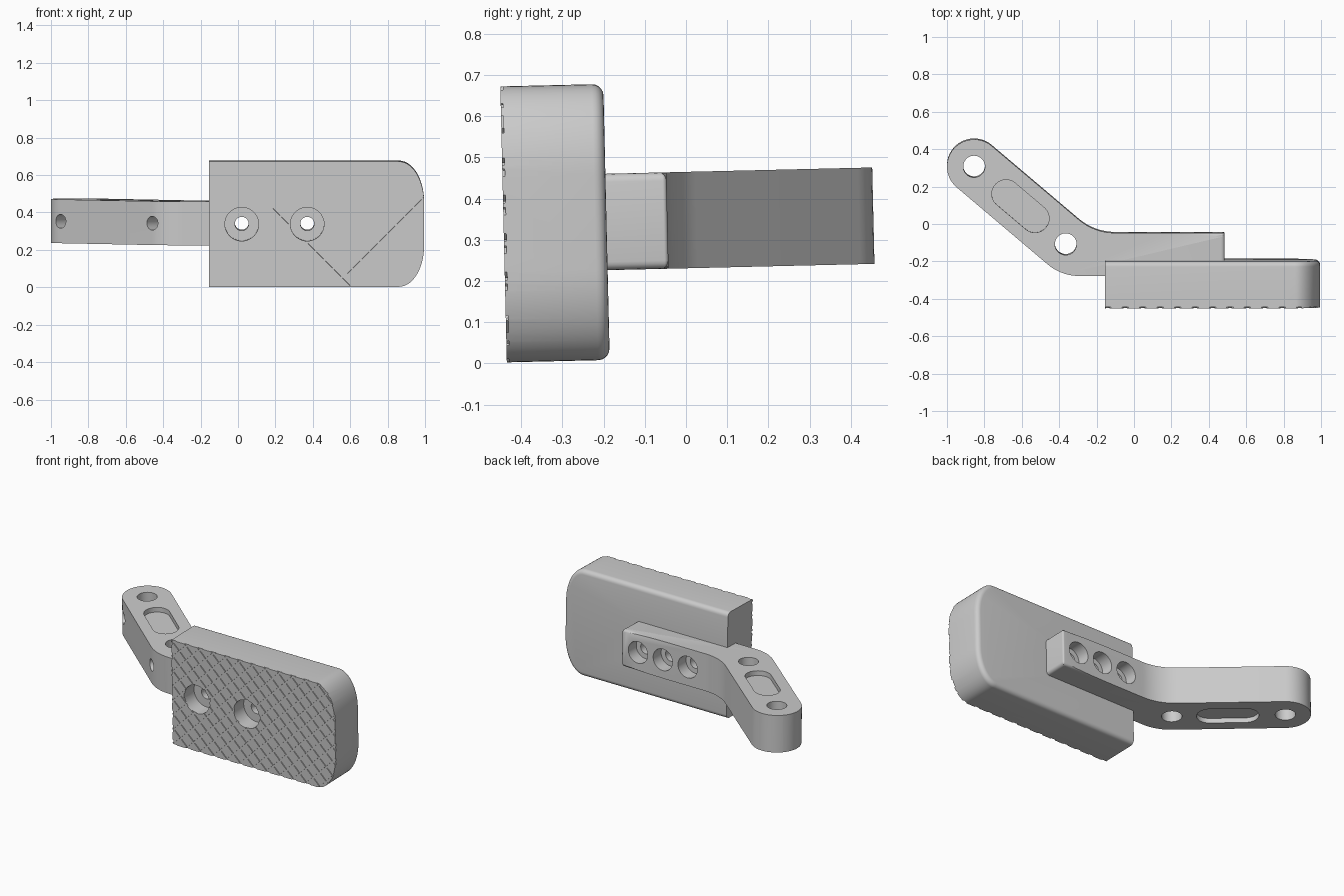
import bpy, bmesh, math
from mathutils import Vector, Matrix

cube = bpy.data.objects.get("Cube")
if cube:
    bpy.data.objects.remove(cube)

# Single grey finish
grey = bpy.data.materials.new("satin grey")
grey.use_nodes = True
grey.diffuse_color = (0.6, 0.6, 0.6, 1)
grey.node_tree.nodes["Principled BSDF"].inputs["Base Color"].default_value = grey.diffuse_color


def finish_mesh(bm, name):
    bmesh.ops.recalc_face_normals(bm, faces=bm.faces)
    mesh = bpy.data.meshes.new(name)
    bm.to_mesh(mesh)
    bm.free()
    obj = bpy.data.objects.new(name, mesh)
    bpy.context.collection.objects.link(obj)
    mesh.materials.append(grey)
    return obj


def prism(outline, offset):
    """Extrude a closed loop of 3D points along an offset."""
    bm = bmesh.new()
    face = bm.faces.new([bm.verts.new(p) for p in outline])
    ext = bmesh.ops.extrude_face_region(bm, geom=[face], use_keep_orig=True)
    moved = [g for g in ext["geom"] if isinstance(g, bmesh.types.BMVert)]
    bmesh.ops.translate(bm, verts=moved, vec=offset)
    bmesh.ops.recalc_face_normals(bm, faces=bm.faces)
    return bm


def rounded(corners, steps=12):
    """Fillet each (x, y, radius) corner of a closed 2D polygon."""
    out = []
    for i, (x, y, r) in enumerate(corners):
        p = Vector((x, y))
        a = (Vector(corners[i - 1][:2]) - p).normalized()
        b = (Vector(corners[(i + 1) % len(corners)][:2]) - p).normalized()
        if r == 0:
            out.append(p)
            continue
        half = a.angle(b) / 2
        centre = p + (a + b).normalized() * r / math.sin(half)
        start = p + a * r / math.tan(half) - centre
        end = p + b * r / math.tan(half) - centre
        sweep = start.angle_signed(end)
        for k in range(steps + 1):
            out.append(centre + Matrix.Rotation(-sweep * k / steps, 2) @ start)
    return out


def cylinder(start, end, radius):
    start, end = Vector(start), Vector(end)
    axis = end - start
    bm = bmesh.new()
    turn = axis.to_track_quat('Z', 'Y').to_matrix().to_4x4()
    bmesh.ops.create_cone(bm, cap_ends=True, segments=40, radius1=radius, radius2=radius,
                          depth=axis.length,
                          matrix=Matrix.Translation((start + end) / 2) @ turn)
    return finish_mesh(bm, "hole_cutter")


def cut(obj, cutter, keep=False):
    mod = obj.modifiers.new("cut", 'BOOLEAN')
    mod.operation, mod.solver, mod.object = 'DIFFERENCE', 'EXACT', cutter
    bpy.context.view_layer.objects.active = obj
    bpy.ops.object.modifier_apply(modifier=mod.name)
    if not keep:
        bpy.data.objects.remove(cutter)


# Arm: straight mounting bar bending into an angled lever with a round end
HALF = 0.117
along = Vector((0.49, -0.415)).normalized()
normal = Vector((-along.y, along.x))
end_pivot, bend_pivot = Vector((-0.855, 0.31)), Vector((-0.365, -0.105))
R = 0.145
BACK, FRONT = -0.045, -0.275


def edge_at(side, y):
    p = end_pivot + normal * R * side
    return p + along * (y - p.y) / along.y


tip = end_pivot - along * R
inner, outer = edge_at(1, BACK), edge_at(-1, FRONT)
profile = rounded([(*(tip + normal * R), R * 0.999), (*inner, 0.3), (0.485, BACK, 0.01),
                   (0.485, FRONT, 0), (*outer, 0.26), (*(tip - normal * R), R * 0.999)])
bm = prism([(p.x, p.y, -HALF) for p in profile], (0, 0, 2 * HALF))
corner_edges = [e for e in bm.edges
                if all(v.co.x > 0.47 for v in e.verts)
                and abs(e.verts[0].co.z - e.verts[1].co.z) < 0.001]
bmesh.ops.bevel(bm, geom=corner_edges, offset=0.02, segments=4, profile=0.5, affect='EDGES')
arm = finish_mesh(bm, "bent_arm")

# Pad: block with a softly curved outer end
LEFT, RIGHT, TOP = -0.155, 0.995, 0.335
FACE, REAR, GROOVE = -0.443, -0.193, 0.006
RX, RZ = 0.135, 0.22
arc = [(RIGHT - RX + RX * math.sin(t), TOP - RZ + RZ * math.cos(t))
       for t in (math.pi / 2 * k / 14 for k in range(15))]
outline = [(LEFT, TOP)] + arc + [(x, -z) for x, z in reversed(arc)] + [(LEFT, -TOP)]
base = FACE + GROOVE
bm = prism([(x, base, z) for x, z in outline], (0, REAR - base, 0))
rear_edges = [e for e in bm.edges
              if all(v.co.y > REAR - 0.001 for v in e.verts)
              and not all(v.co.x < LEFT + 0.001 for v in e.verts)]
bmesh.ops.bevel(bm, geom=rear_edges, offset=0.028, segments=5, profile=0.5, affect='EDGES')

# Knurling: slice the front face along both diagonals and raise the diamonds
PITCH, WIDTH = 0.066, 0.013
diagonals = [Vector((1, 0, s)).normalized() for s in (1, -1)]


def front_faces():
    return [f for f in bm.faces if all(abs(v.co.y - base) < 1e-5 for v in f.verts)]


for d in diagonals:
    for k in range(-8, 18):
        for side in (-0.5, 0.5):
            faces = front_faces()
            geom = set(faces)
            for f in faces:
                geom.update(f.edges, f.verts)
            bmesh.ops.bisect_plane(bm, geom=list(geom), dist=1e-6,
                                   plane_co=d * (k * PITCH + side * WIDTH), plane_no=d)


def in_groove(face):
    c = face.calc_center_median()
    return any(abs(c.dot(d) - PITCH * round(c.dot(d) / PITCH)) < WIDTH / 2 for d in diagonals)


tiles = [f for f in front_faces() if not in_groove(f)]
ext = bmesh.ops.extrude_face_region(bm, geom=tiles)
bmesh.ops.translate(bm, vec=(0, -GROOVE, 0),
                    verts=[g for g in ext["geom"] if isinstance(g, bmesh.types.BMVert)])
pad = finish_mesh(bm, "grip_pad")

# Pocket in the pad that seats the arm
cut(pad, arm, keep=True)

# Bolt holes: counterbored in the pad front and the arm back
for x in (0.02, 0.195, 0.37):
    cut(arm, cylinder((x, -0.6, 0), (x, 0.2, 0), 0.037))
    cut(arm, cylinder((x, -0.125, 0), (x, 0.2, 0), 0.068))
for x in (0.02, 0.37):
    cut(pad, cylinder((x, -0.6, 0), (x, 0, 0), 0.037))
    cut(pad, cylinder((x, -0.6, 0), (x, FACE + 0.1, 0), 0.09))

# Pivot holes through the lever, each with a cross-drilled screw hole
for p in (end_pivot, bend_pivot):
    cut(arm, cylinder((*p, -0.3), (*p, 0.3), 0.058))
    cut(arm, cylinder((*(p - normal * 0.3), 0), (*p, 0), 0.037))

# Shallow slots on the upper and lower lever faces
mid = Vector((-0.607, 0.098))
L, W = 0.177, 0.076
corners = [mid + along * a * L + normal * b * W for a, b in ((-1, 1), (1, 1), (1, -1), (-1, -1))]
slot = rounded([(*c, W * 0.999) for c in corners])
for s in (1, -1):
    bm = prism([(p.x, p.y, s * (HALF - 0.03)) for p in slot], (0, 0, s * 0.1))
    cut(arm, finish_mesh(bm, "slot_cutter"))

# Smooth the curves and set the slight lean of the whole assembly
for obj in (arm, pad):
    bpy.ops.object.select_all(action='DESELECT')
    obj.select_set(True)
    bpy.context.view_layer.objects.active = obj
    bpy.ops.object.shade_smooth_by_angle(angle=math.radians(30))
    obj.location.z = 0.348
    obj.rotation_euler.x = math.radians(1.35)
